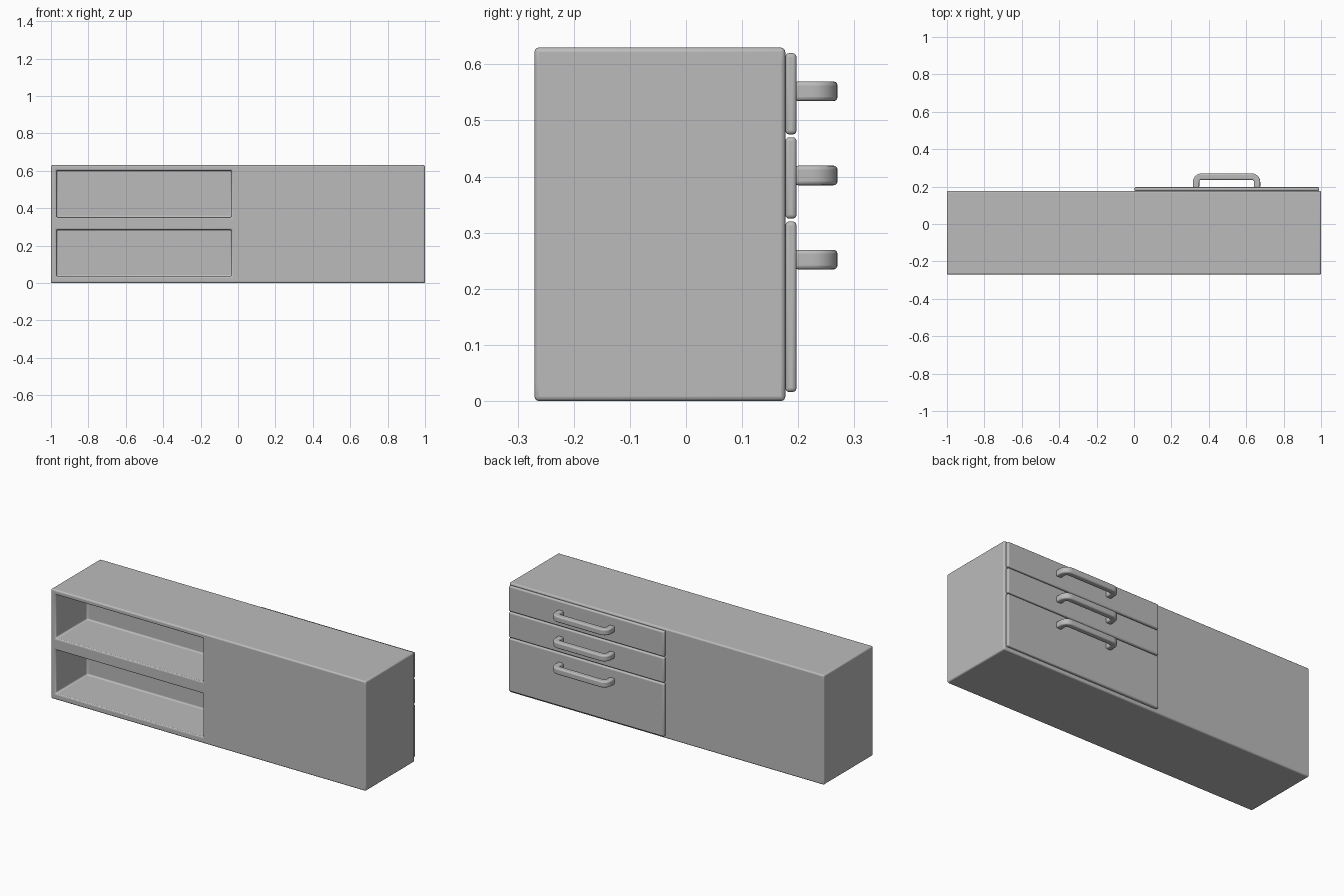
import bpy, bmesh, math
from mathutils import Vector

cube = bpy.data.objects.get("Cube")
if cube:
    bpy.data.objects.remove(cube, do_unlink=True)

# Single grey finish
grey = bpy.data.materials.new("plain_grey")
grey.use_nodes = True
colour = (0.5, 0.5, 0.5, 1)
grey.diffuse_color = colour
grey.node_tree.nodes["Principled BSDF"].inputs["Base Color"].default_value = colour


def finish(name, bm, bevel):
    """Turn a bmesh into an object with rounded edges and smooth shading."""
    bmesh.ops.recalc_face_normals(bm, faces=bm.faces)
    mesh = bpy.data.meshes.new(name)
    bm.to_mesh(mesh)
    bm.free()
    mesh.materials.append(grey)
    obj = bpy.data.objects.new(name, mesh)
    bpy.context.collection.objects.link(obj)
    mod = obj.modifiers.new("rounded_edges", "BEVEL")
    mod.width = bevel
    mod.segments = 3
    mod.limit_method = "ANGLE"
    mod.angle_limit = math.radians(40)
    bpy.ops.object.select_all(action="DESELECT")
    obj.select_set(True)
    bpy.context.view_layer.objects.active = obj
    bpy.ops.object.shade_smooth_by_angle(angle=math.radians(35))
    return obj


def box(lo, hi):
    bm = bmesh.new()
    bmesh.ops.create_cube(bm, size=1)
    lo, hi = Vector(lo), Vector(hi)
    for v in bm.verts:
        v.co = (lo + hi) / 2 + v.co * (hi - lo)
    return bm


# Cabinet body with two open shelves sunk into the front
FRONT, BACK, HEIGHT, DEPTH = -0.27, 0.177, 0.63, 0.285
SHELF_X = (-0.97, -0.035)
SHELVES = ((0.035, 0.285), (0.352, 0.602))
bm = box((-1, FRONT, 0), (1, BACK, HEIGHT))
cuts = [((x, 0, 0), (1, 0, 0)) for x in SHELF_X]
cuts += [((0, 0, z), (0, 0, 1)) for pair in SHELVES for z in pair]
for point, normal in cuts:
    bmesh.ops.bisect_plane(bm, geom=bm.verts[:] + bm.edges[:] + bm.faces[:],
                           plane_co=point, plane_no=normal)


def is_opening(face):
    c = face.calc_center_median()
    return (abs(c.y - FRONT) < 1e-4 and SHELF_X[0] < c.x < SHELF_X[1]
            and any(a < c.z < b for a, b in SHELVES))


openings = [f for f in bm.faces if is_opening(f)]
sunk = bmesh.ops.extrude_face_region(bm, geom=openings)["geom"]
bmesh.ops.delete(bm, geom=openings, context="FACES_ONLY")
bmesh.ops.translate(bm, vec=(0, DEPTH, 0),
                    verts=[g for g in sunk if isinstance(g, bmesh.types.BMVert)])
finish("cabinet_body", bm, 0.008)


def arc(cx, cy, r, start, end, steps=8):
    return [(cx + r * math.cos(a), cy + r * math.sin(a))
            for a in (math.radians(start + (end - start) * i / steps)
                      for i in range(steps + 1))]


def handle(name, z):
    """A U-shaped pull: an outer and inner rounded outline, given thickness in z."""
    x0, x1, y0, y1, t, r = 0.315, 0.675, 0.193, 0.27, 0.034, 0.045
    ri = r - t
    outline = [(x0, y0)] + arc(x0 + r, y1 - r, r, 180, 90)
    outline += arc(x1 - r, y1 - r, r, 90, 0) + [(x1, y0), (x1 - t, y0)]
    outline += arc(x1 - r, y1 - r, ri, 0, 90)
    outline += arc(x0 + r, y1 - r, ri, 90, 180) + [(x0 + t, y0)]
    bm = bmesh.new()
    face = bm.faces.new([bm.verts.new((x, y, z - 0.0175)) for x, y in outline])
    up = bmesh.ops.extrude_face_region(bm, geom=[face])["geom"]
    bmesh.ops.translate(bm, vec=(0, 0, 0.035),
                        verts=[g for g in up if isinstance(g, bmesh.types.BMVert)])
    finish(name, bm, 0.007)


# Three drawer fronts with pulls on the back
drawers = (("bottom", 0.016, 0.32, 0.252),
           ("middle", 0.325, 0.47, 0.402),
           ("top", 0.475, 0.62, 0.552))
for label, low, high, pull in drawers:
    finish(label + "_drawer_front",
           box((0.003, BACK, low), (0.99, 0.197, high)), 0.007)
    handle(label + "_drawer_handle", pull)
